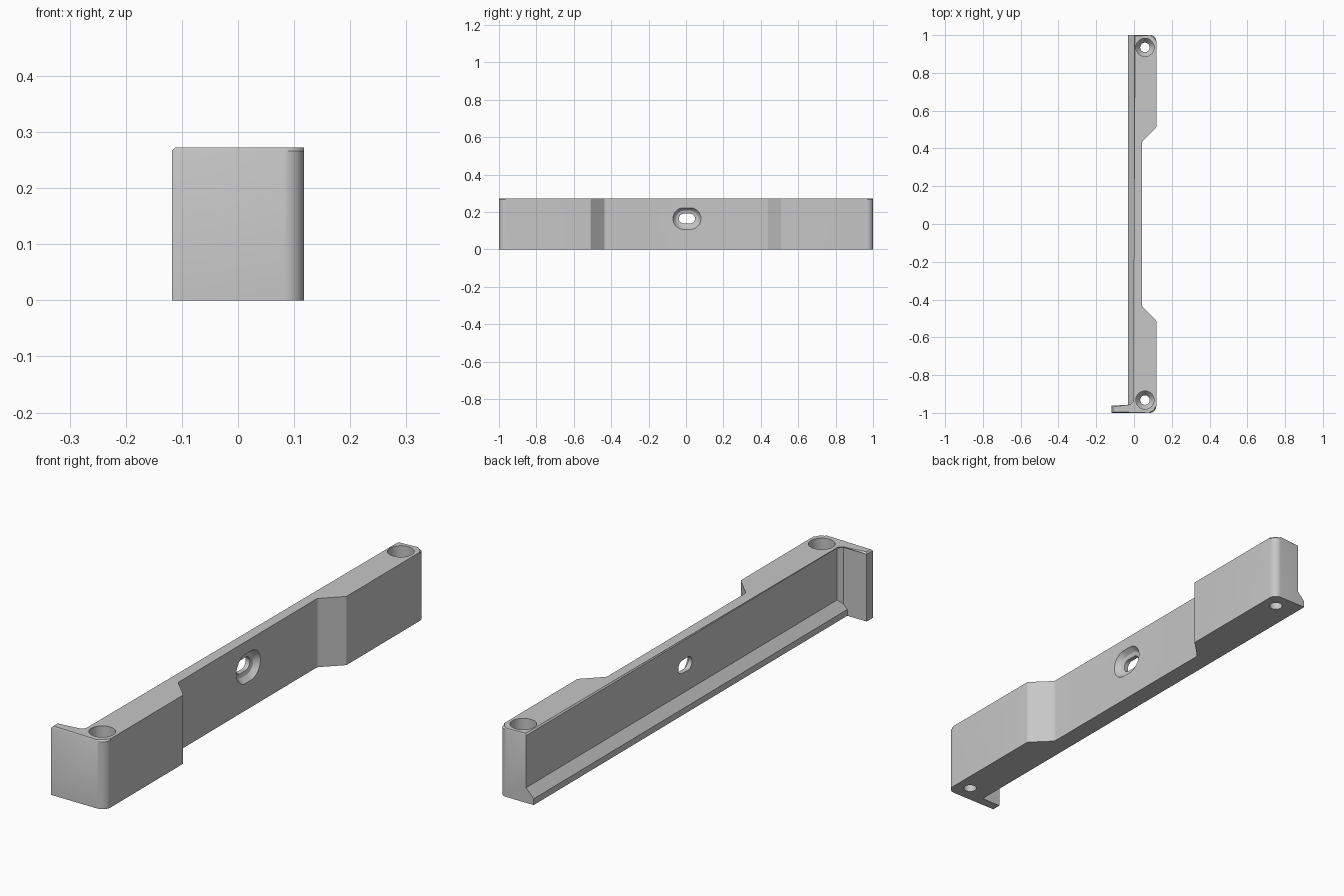
import bpy, bmesh, math
from mathutils import Vector

cube = bpy.data.objects.get("Cube")
if cube:
    bpy.data.objects.remove(cube, do_unlink=True)

HEIGHT = 0.272
GREY = (0.57, 0.57, 0.57, 1)
grey = bpy.data.materials.new("light_grey")
grey.use_nodes = True
grey.diffuse_color = GREY
grey.node_tree.nodes["Principled BSDF"].inputs["Base Color"].default_value = GREY


def rounded(points, steps=6):
    """Outline from (x, y, corner radius) points, with arcs at the corners."""
    out = []
    for i, (x, y, r) in enumerate(points):
        p = Vector((x, y))
        if r == 0:
            out.append(p)
            continue
        a = (Vector(points[i - 1][:2]) - p).normalized()
        b = (Vector(points[(i + 1) % len(points)][:2]) - p).normalized()
        half = a.angle(b) / 2
        centre = p + (a + b).normalized() * (r / math.sin(half))
        start = p + a * (r / math.tan(half)) - centre
        end = p + b * (r / math.tan(half)) - centre
        for k in range(steps + 1):
            out.append(centre + start.lerp(end, k / steps).normalized() * r)
    return out


def loft(name, rings, chamfer=0):
    """Solid through matching rings of points, optionally chamfered on top."""
    bm = bmesh.new()
    rows = [[bm.verts.new(p) for p in ring] for ring in rings]
    n = len(rows[0])
    for low, high in zip(rows, rows[1:]):
        for i in range(n):
            j = (i + 1) % n
            bm.faces.new((low[i], low[j], high[j], high[i]))
    bm.faces.new(rows[0][::-1])
    top = bm.faces.new(rows[-1])
    if chamfer:
        bmesh.ops.bevel(bm, geom=list(top.edges), offset=chamfer,
                        segments=1, affect='EDGES')
    bmesh.ops.recalc_face_normals(bm, faces=bm.faces)
    mesh = bpy.data.meshes.new(name)
    bm.to_mesh(mesh)
    bm.free()
    obj = bpy.data.objects.new(name, mesh)
    mesh.materials.append(grey)
    bpy.context.collection.objects.link(obj)
    return obj


def combine(target, tool, operation):
    tool.hide_render = True
    mod = target.modifiers.new(operation.lower(), 'BOOLEAN')
    mod.operation, mod.solver, mod.object = operation, 'EXACT', tool
    bpy.context.view_layer.objects.active = target
    bpy.ops.object.modifier_apply(modifier=mod.name)
    bpy.data.objects.remove(tool, do_unlink=True)


# Main body: wall, two thick ends and the end flange
outline = rounded([
    (-0.118, -1, 0), (0.118, -1, 0.035), (0.118, -0.51, 0.01), (0.042, -0.435, 0.02),
    (0.042, 0.435, 0.02), (0.118, 0.51, 0.01), (0.118, 1, 0.03), (0, 1, 0),
    (0, -0.945, 0), (-0.017, -0.962, 0), (-0.118, -0.962, 0)])
bracket = loft("mounting_bracket",
               [[(p.x, p.y, z) for p in outline] for z in (0, HEIGHT)], 0.006)

# Sloped ledge along the foot of the wall
profile = [(-0.033, 0), (0.015, 0), (0.015, 0.06), (0, 0.06), (-0.033, 0.025)]
ledge = loft("foot_ledge", [[(x, y, z) for x, z in profile] for y in (-0.98, 1)])
combine(bracket, ledge, 'UNION')


def stadium(radius, straight, count=40):
    """Circle stretched sideways by a straight run."""
    pts = []
    for k in range(count):
        a = 2 * math.pi * (k + 0.5) / count
        shift = straight if math.cos(a) > 0 else -straight
        pts.append((radius * math.cos(a) + shift, radius * math.sin(a)))
    return pts


# Countersunk screw holes at both ends
for y in (-0.932, 0.935):
    steps = [(0.025, -0.05), (0.025, 0.07), (0.048, 0.1), (0.048, 0.35)]
    hole = loft("screw_hole", [[(0.058 + u, y + v, z) for u, v in stadium(r, 0)]
                               for r, z in steps])
    combine(bracket, hole, 'DIFFERENCE')

# Recessed slot through the middle of the wall
steps = [(0.026, -0.05), (0.026, 0.018), (0.042, 0.022), (0.05, 0.03),
         (0.058, 0.042), (0.058, 0.1)]
slot = loft("slot_hole", [[(x, 0.005 + u, 0.165 + v) for u, v in stadium(r, 0.017)]
                          for r, x in steps])
combine(bracket, slot, 'DIFFERENCE')

bpy.ops.object.select_all(action='DESELECT')
bracket.select_set(True)
bpy.context.view_layer.objects.active = bracket
bpy.ops.object.shade_smooth_by_angle(angle=math.radians(30))
